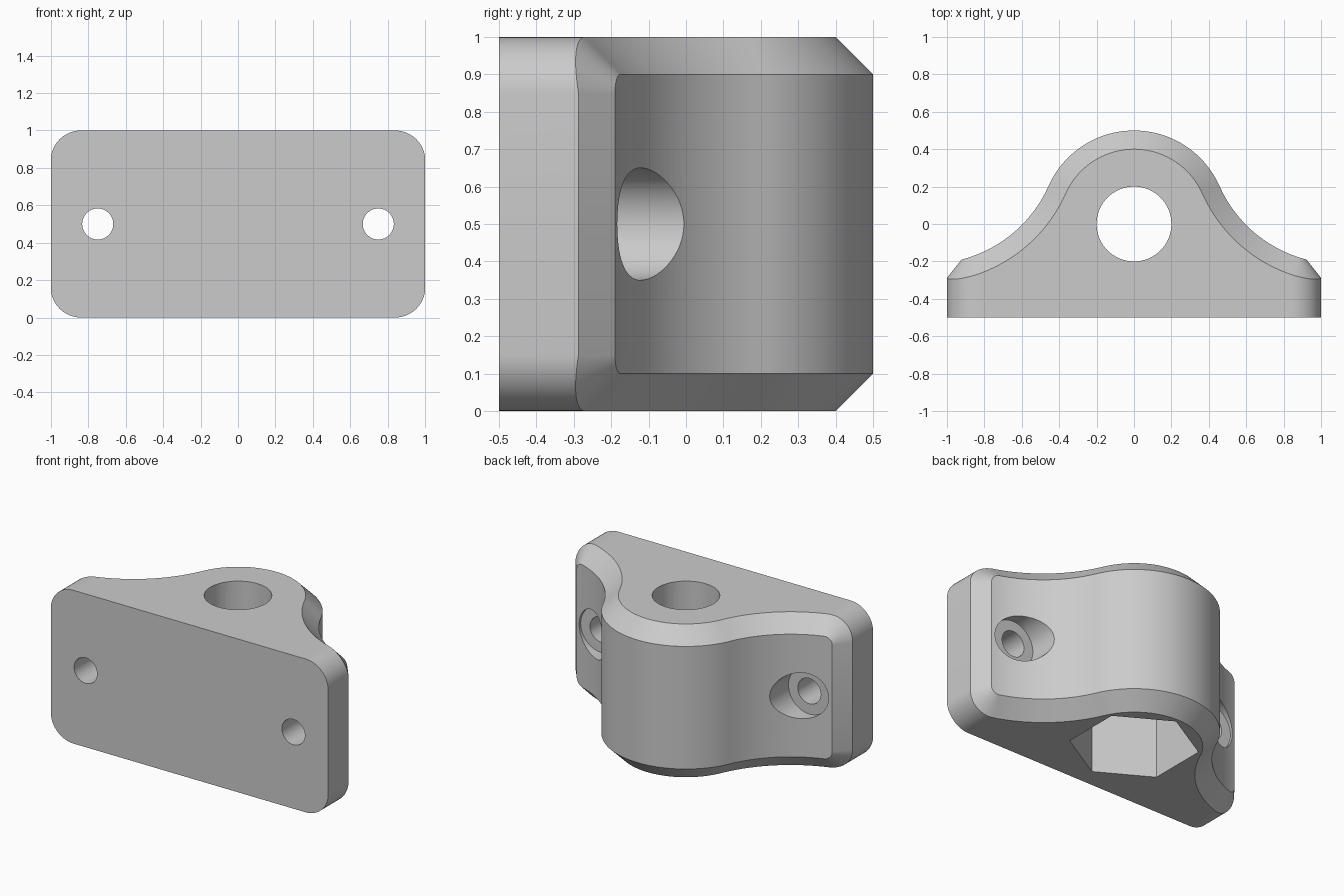
import bpy, bmesh, math

cube = bpy.data.objects.get("Cube")
if cube:
    bpy.data.objects.remove(cube, do_unlink=True)

grey = bpy.data.materials.new("light_grey")
grey.use_nodes = True
grey.diffuse_color = (0.6, 0.6, 0.6, 1)
grey.node_tree.nodes["Principled BSDF"].inputs["Base Color"].default_value = (0.6, 0.6, 0.6, 1)

# Back profile: a convex arc around the bore flowing into a concave flank
CREST, FLANK, CHAMFER = 0.5, 0.7, 0.1
JOIN = math.radians(24)
CX, CY = ((CREST + FLANK) * f(JOIN) for f in (math.cos, math.sin))
X_JOIN = CREST * math.cos(JOIN)
X_CORNER, CORNER = 0.872, 0.05


def profile(x):
    """Height y of the back surface at x >= 0, with its outward normal."""
    if x <= X_JOIN:
        y = math.sqrt(CREST ** 2 - x * x)
        return y, x / CREST, y / CREST
    y = CY - math.sqrt(FLANK ** 2 - (CX - x) ** 2)
    return y, (CX - x) / FLANK, (CY - y) / FLANK


def column(x, h, phi):
    """Back surface point and matching outer chamfer point, as (x, y, h)."""
    y, nx, ny = profile(x)
    side, up = CHAMFER * math.cos(phi), CHAMFER * math.sin(phi)
    drop = CHAMFER * (0.75 + 0.25 * math.sin(phi))
    lip = (min(1, x + side * ny - drop * nx), y - side * nx - drop * ny, h + up)
    return (x, y, h), lip


# Half of the columns, from the middle out to the rounded corner
half = []
for i in range(25):
    half.append(column(X_JOIN * math.sin(i / 24 * math.pi / 2)
                       if i == 24 else CREST * math.sin(i / 24 * (math.pi / 2 - JOIN)), 0.4, math.pi / 2))
for i in range(1, 21):
    half.append(column(X_JOIN + (X_CORNER - X_JOIN) * i / 20, 0.4, math.pi / 2))
for i in range(1, 13):
    phi = math.pi / 2 * (1 - i / 12)
    half.append(column(X_CORNER + CORNER * math.cos(phi), 0.35 + CORNER * math.sin(phi), phi))


def flip(p):
    return (-p[0], p[1], p[2])


columns = [(flip(a), flip(b)) for a, b in reversed(half[1:])] + half

# Body: front face, straight walls, chamfer band and curved back
bm = bmesh.new()


def ring(points):
    top = [bm.verts.new((x, y, 0.5 + h)) for x, y, h in points]
    return top + [bm.verts.new((x, y, 0.5 - h)) for x, y, h in reversed(points)]


back = ring([a for a, b in columns])
lip = ring([b for a, b in columns])
front = ring([(b[0], -0.5, b[2]) for a, b in columns])
count = len(back)
for inner, outer in ((back, lip), (lip, front)):
    for i in range(count):
        j = (i + 1) % count
        bm.faces.new((inner[i], inner[j], outer[j], outer[i]))
for i in range(len(columns) - 1):
    bm.faces.new((back[i], back[i + 1], back[count - 2 - i], back[count - 1 - i]))
bm.faces.new(front)
bmesh.ops.recalc_face_normals(bm, faces=bm.faces)
mesh = bpy.data.meshes.new("mounting_bracket")
bm.to_mesh(mesh)
bm.free()
mesh.materials.append(grey)
body = bpy.data.objects.new("mounting_bracket", mesh)
bpy.context.collection.objects.link(body)


def select(obj):
    bpy.ops.object.select_all(action='DESELECT')
    obj.select_set(True)
    bpy.context.view_layer.objects.active = obj


def drill(name, radius, depth, location, sides=64, turn=(0, 0, 0)):
    """Cut a prism-shaped hole out of the body."""
    bpy.ops.mesh.primitive_cylinder_add(vertices=sides, radius=radius, depth=depth,
                                        location=location, rotation=turn)
    cutter = bpy.context.object
    cutter.name = name
    cutter.hide_render = True
    cutter.data.materials.append(grey)
    select(body)
    mod = body.modifiers.new(name, 'BOOLEAN')
    mod.operation = 'DIFFERENCE'
    mod.solver = 'EXACT'
    mod.object = cutter
    bpy.ops.object.modifier_apply(modifier=name)
    bpy.data.objects.remove(cutter, do_unlink=True)


# Vertical bore with a hexagonal nut pocket underneath
drill("bore", 0.2, 3, (0, 0, 0.5))
drill("nut_pocket", 0.38, 0.8, (0, 0, 0), sides=6)

# Screw holes with counterbores opening to the back
along_y = (math.pi / 2, 0, 0)
for side in (-1, 1):
    drill("screw_hole", 0.083, 3, (side * 0.75, 0, 0.5), turn=along_y)
    drill("counterbore", 0.15, 1, (side * 0.75, 0.3, 0.5), turn=along_y)

select(body)
bpy.ops.object.shade_smooth_by_angle(angle=math.radians(25))
